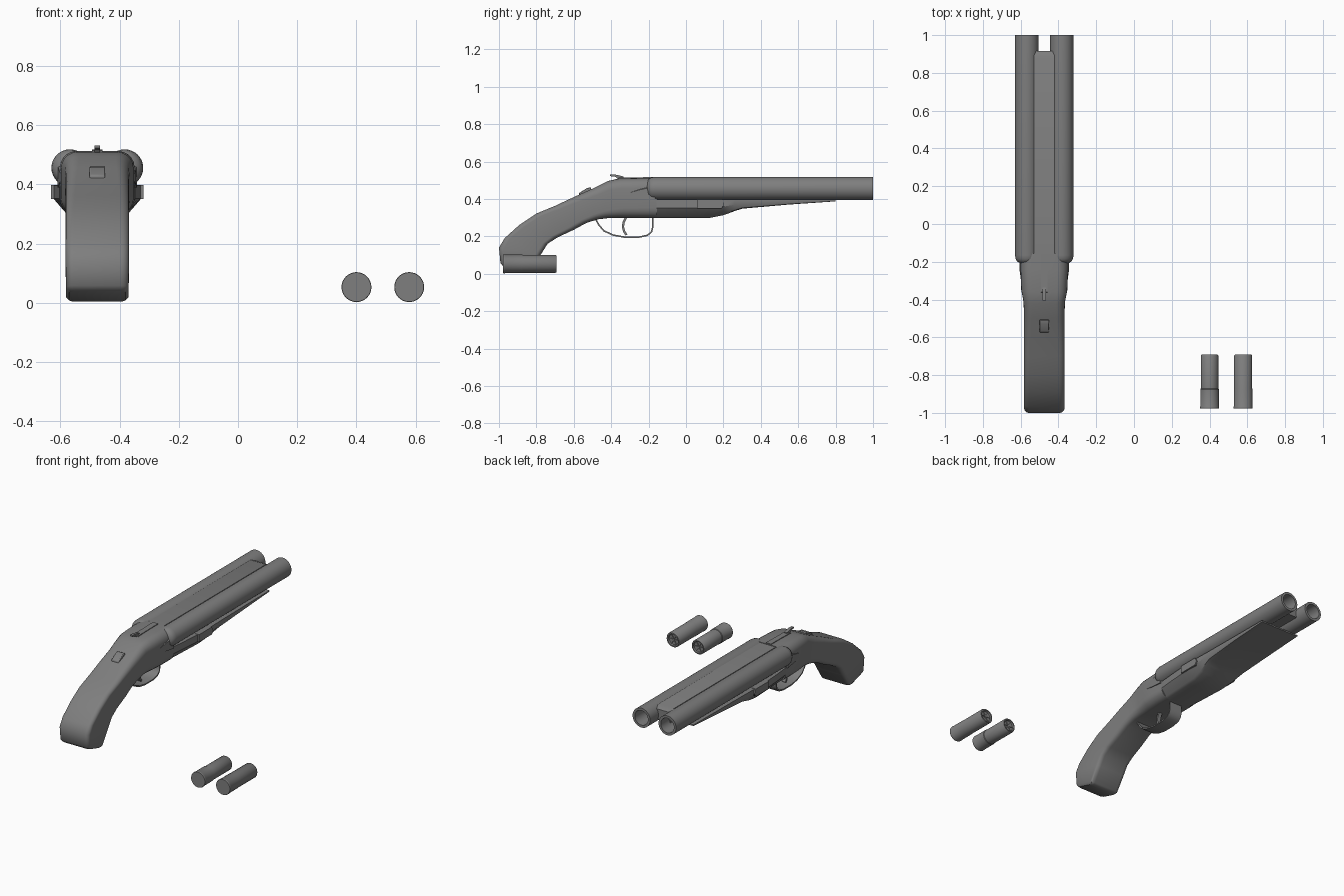
import bpy, bmesh, math
from mathutils import Vector

if "Cube" in bpy.data.objects:
    bpy.data.objects.remove(bpy.data.objects["Cube"])

CX = -0.475                      # centre line of the long prop
grey = bpy.data.materials.new("gunmetal_grey")
grey.diffuse_color = (0.21, 0.21, 0.21, 1)
grey.use_nodes = True
grey.node_tree.nodes["Principled BSDF"].inputs["Base Color"].default_value = grey.diffuse_color


def finish(name, bm, angle=35):
    bmesh.ops.remove_doubles(bm, verts=bm.verts, dist=1e-5)
    bmesh.ops.recalc_face_normals(bm, faces=bm.faces)
    me = bpy.data.meshes.new(name)
    bm.to_mesh(me)
    bm.free()
    me.materials.append(grey)
    me.shade_smooth()
    me.set_sharp_from_angle(angle=math.radians(angle))
    ob = bpy.data.objects.new(name, me)
    bpy.context.collection.objects.link(ob)
    return ob


def loft(name, rings, angle=35):
    """Skin a list of equal-length point rings and cap both ends."""
    bm = bmesh.new()
    vs = [[bm.verts.new(p) for p in r] for r in rings]
    n = len(rings[0])
    for a, b in zip(vs, vs[1:]):
        for i in range(n):
            j = (i + 1) % n
            bm.faces.new((a[i], a[j], b[j], b[i]))
    bm.faces.new(vs[0])
    bm.faces.new(vs[-1])
    return finish(name, bm, angle)


def lathe(name, profile, x, z, n=32):
    """Revolve (radius, y) points around an axis along y."""
    bm = bmesh.new()
    vs = [bm.verts.new((r, y, 0)) for r, y in profile]
    es = [bm.edges.new(e) for e in zip(vs, vs[1:])]
    bmesh.ops.spin(bm, geom=vs + es, cent=(0, 0, 0), axis=(0, 1, 0),
                   angle=2 * math.pi, steps=n)
    bmesh.ops.translate(bm, verts=bm.verts, vec=(x, 0, z))
    return finish(name, bm)


def extrude_profile(name, pts, half, bevel=0.0):
    """Side outline of (y, z) points given a width across x."""
    rings = [[(CX + s * half, y, z) for y, z in pts] for s in (-1, 1)]
    ob = loft(name, rings)
    if bevel:
        m = ob.modifiers.new("bevel", 'BEVEL')
        m.width, m.segments = bevel, 2
    return ob


def ribbon(name, path, half, t):
    """Thin band following a (y, z) path."""
    rings = []
    for i, p in enumerate(path):
        a, b = Vector(path[max(i - 1, 0)]), Vector(path[min(i + 1, len(path) - 1)])
        d = (b - a).normalized()
        nrm = Vector((-d.y, d.x)) * t
        p = Vector(p)
        rings.append([(CX + sx * half, (p + s * nrm).x, (p + s * nrm).y)
                      for sx, s in ((-1, -1), (1, -1), (1, 1), (-1, 1))])
    return loft(name, rings)


def rounded_section(top, bot, w, r, seg=5):
    """Rounded rectangle in the slanted plane through top and bottom points."""
    t, b = Vector(top), Vector(bot)
    h = (t - b).length
    ring = []
    for cx, cv, a0 in ((w - r, h - r, 0), (r - w, h - r, 90),
                       (r - w, r, 180), (w - r, r, 270)):
        for k in range(seg + 1):
            a = math.radians(a0 + 90 * k / seg)
            p = b + (t - b) * ((cv + r * math.sin(a)) / h)
            ring.append((CX + cx + r * math.cos(a), p.x, p.y))
    return ring


# Grip and receiver: one continuous body (top point, bottom point, half width, radius)
body = [
    ((-0.978, 0.040), (-0.855, 0.004), .095, .020),
    ((-0.992, 0.058), (-0.835, 0.012), .105, .024),
    ((-1.000, 0.140), (-0.778, 0.100), .107, .026),
    ((-0.970, 0.190), (-0.740, 0.160), .107, .026),
    ((-0.890, 0.262), (-0.690, 0.193), .107, .028),
    ((-0.800, 0.322), (-0.600, 0.235), .107, .030),
    ((-0.700, 0.363), (-0.530, 0.273), .107, .032),
    ((-0.600, 0.410), (-0.470, 0.291), .107, .036),
    ((-0.500, 0.455), (-0.420, 0.297), .107, .042),
    ((-0.420, 0.495), (-0.380, 0.297), .110, .048),
    ((-0.360, 0.509), (-0.320, 0.297), .122, .055),
    ((-0.240, 0.512), (-0.240, 0.297), .126, .055),
    ((-0.155, 0.512), (-0.155, 0.297), .126, .055),
]
loft("grip_and_receiver", [rounded_section(*s) for s in body], 40)

# Twin tubes with rounded rear ends and open bores
tube = [(0, -.212), (.03, -.21), (.05, -.2), (.059, -.185), (.0625, -.165),
        (.0625, 1.0), (.047, 1.0), (.047, -.1), (0, -.1)]
for side, s in (("left", -1), ("right", 1)):
    lathe(side + "_barrel", tube, CX + s * .0925, .4555)
    # Raised cheek running from the receiver side onto the tube
    rings = []
    for y, z0, z1, out in ((-.34, .42, .452, .118), (-.25, .40, .478, .130),
                           (-.165, .39, .497, .134)):
        rings.append([(CX + s * x, y, z) for x, z in
                      ((.07, z0), (out, z0), (out, z1 - .03), (.085, z1), (.07, z1))])
    loft(side + "_cheek", rings)
    # Pad on each side of the fore-end
    pad = [[(CX + s * x, y, z) for y, z in
            ((.06, .35), (.19, .35), (.205, .37), (.19, .398), (.06, .398))]
           for x in (.13, .156)]
    loft(side + "_side_pad", pad)

# Rib between the tubes, sloping down at its front end
extrude_profile("top_rib", [(-.2, .43), (-.2, .509), (.88, .509), (.915, .495), (.915, .43)], .055)

# Fore-end: deep rounded hull that thins to a flat wedge (y, bottom z, bottom half, half)
hull = []
for y, zb, wb, w in ((-.158, .297, .095, .128), (-.05, .297, .100, .138),
                     (.06, .297, .105, .146), (.12, .297, .108, .148),
                     (.2, .313, .118, .148), (.26, .335, .128, .146),
                     (.3, .348, .134, .145), (.55, .370, .138, .142),
                     (.8, .387, .138, .140)):
    zt = .396
    zm = zb + (zt - zb) * .55
    half = [(wb * .85, zb), (wb, zb + (zm - zb) * .15), (w, zm), (w, zt)]
    hull.append([(CX + x, y, z) for x, z in half] +
                [(CX - x, y, z) for x, z in reversed(half)])
loft("fore_end", hull)

# Trigger guard and trigger
ribbon("trigger_guard", [(-.485, .295), (-.465, .26), (-.44, .23), (-.39, .207),
                         (-.33, .196), (-.25, .196), (-.205, .206), (-.184, .225),
                         (-.178, .25), (-.178, .305)], .045, .004)
ribbon("trigger", [(-.318, .305), (-.334, .275), (-.337, .25), (-.33, .225), (-.318, .207)], .012, .006)

# Top lever, its pivot and the sliding catch behind it
extrude_profile("top_lever", [(-.405, .522), (-.405, .531), (-.38, .531), (-.335, .52),
                              (-.335, .5), (-.36, .5), (-.375, .518)], .009)
extrude_profile("lever_base", [(-.37, .49), (-.36, .514), (-.16, .517), (-.16, .49)], .018)
extrude_profile("sliding_catch", [(-.575, .41), (-.572, .431), (-.53, .458),
                                  (-.508, .462), (-.505, .44)], .026, .004)

# Two loose cartridges: wide base, narrower case, folded star end
for name, x, case in (("first_cartridge", .4, .0465), ("second_cartridge", .578, .048)):
    lathe(name, [(0, -.978), (.049, -.978), (.0505, -.975), (.0505, -.968), (.049, -.965),
                 (.049, -.875), (case, -.872), (case, -.698), (case - .004, -.692),
                 (.036, -.692), (.033, -.702), (0, -.706)], x, .053)
    for k in range(3):
        bm = bmesh.new()
        bmesh.ops.create_cube(bm, size=1)
        for v in bm.verts:
            a = math.pi * k / 3
            px, pz = v.co.x * .066, v.co.z * .005
            v.co = (x + px * math.cos(a) - pz * math.sin(a), -.703 + v.co.y * .008,
                    .053 + px * math.sin(a) + pz * math.cos(a))
        finish(f"{name}_fold_{k + 1}", bm)
